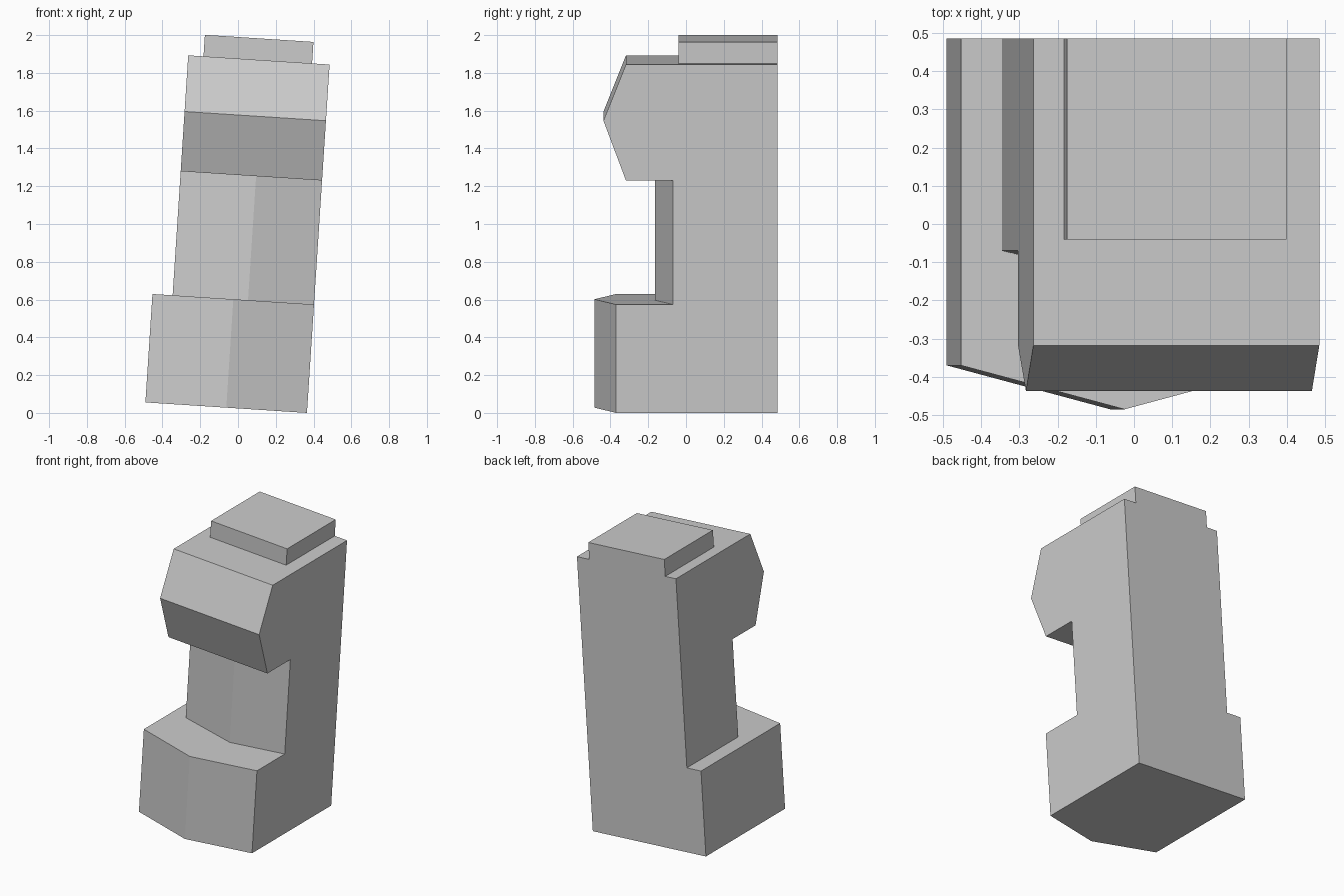
import bpy
import bmesh
import math
from mathutils import Matrix

cube = bpy.data.objects.get("Cube")
if cube:
    bpy.data.objects.remove(cube, do_unlink=True)

BACK = 0.485
WIDTH = 0.75
TILT = math.radians(3.72)

grey = bpy.data.materials.new("plain grey")
grey.use_nodes = True
grey.diffuse_color = (0.6, 0.6, 0.6, 1)
grey.node_tree.nodes["Principled BSDF"].inputs["Base Color"].default_value = grey.diffuse_color


def extrude(name, outline, offset):
    """Closed solid from a flat outline pushed along an offset."""
    bm = bmesh.new()
    face = bm.faces.new([bm.verts.new(p) for p in outline])
    moved = bmesh.ops.extrude_face_region(bm, geom=[face])["geom"]
    verts = [g for g in moved if isinstance(g, bmesh.types.BMVert)]
    bmesh.ops.translate(bm, verts=verts, vec=offset)
    bmesh.ops.recalc_face_normals(bm, faces=bm.faces)
    mesh = bpy.data.meshes.new(name)
    bm.to_mesh(mesh)
    bm.free()
    mesh.materials.append(grey)
    obj = bpy.data.objects.new(name, mesh)
    bpy.context.collection.objects.link(obj)
    return obj


def upright(name, footprint, bottom, top):
    return extrude(name, [(x, y, bottom) for x, y in footprint], (0, 0, top - bottom))


# Pointed-front base, flush with the shaft on the right and at the back
base = upright("block_tower", [(0, BACK), (0, -0.37), (-0.428, -0.485),
                               (-0.857, -0.37), (-0.857, BACK)], 0, 0.575)

# Recessed shaft with a shallow pointed front
shaft = upright("shaft", [(0, BACK), (0, -0.07), (-0.35, -0.165),
                          (-WIDTH, -0.07), (-WIDTH, BACK)], 0.575, 1.233)

# Overhanging head with a wedge-shaped front
side = [(BACK, 1.233), (-0.318, 1.233), (-0.437, 1.55), (-0.318, 1.848), (BACK, 1.848)]
head = extrude("head", [(0, y, z) for y, z in side], (-WIDTH, 0, 0))

# Flat cap
cap = upright("cap", [(-0.093, BACK), (-0.093, -0.04),
                      (-0.669, -0.04), (-0.669, BACK)], 1.848, 1.962)

# Join the parts into one solid
parts = [shaft, head, cap]
for part in parts:
    union = base.modifiers.new(part.name, 'BOOLEAN')
    union.operation = 'UNION'
    union.solver = 'EXACT'
    union.object = part
graph = bpy.context.evaluated_depsgraph_get()
joined = bpy.data.meshes.new_from_object(base.evaluated_get(graph))
base.modifiers.clear()
base.data = joined
for part in parts:
    bpy.data.objects.remove(part, do_unlink=True)

# Merge coplanar faces, then lean the whole solid to its left
bm = bmesh.new()
bm.from_mesh(joined)
bmesh.ops.remove_doubles(bm, verts=bm.verts, dist=0.0001)
bmesh.ops.dissolve_limit(bm, angle_limit=0.01, verts=bm.verts, edges=bm.edges)
bm.transform(Matrix.Translation((0.365, 0, 0)) @ Matrix.Rotation(TILT, 4, 'Y'))
bm.to_mesh(joined)
bm.free()
